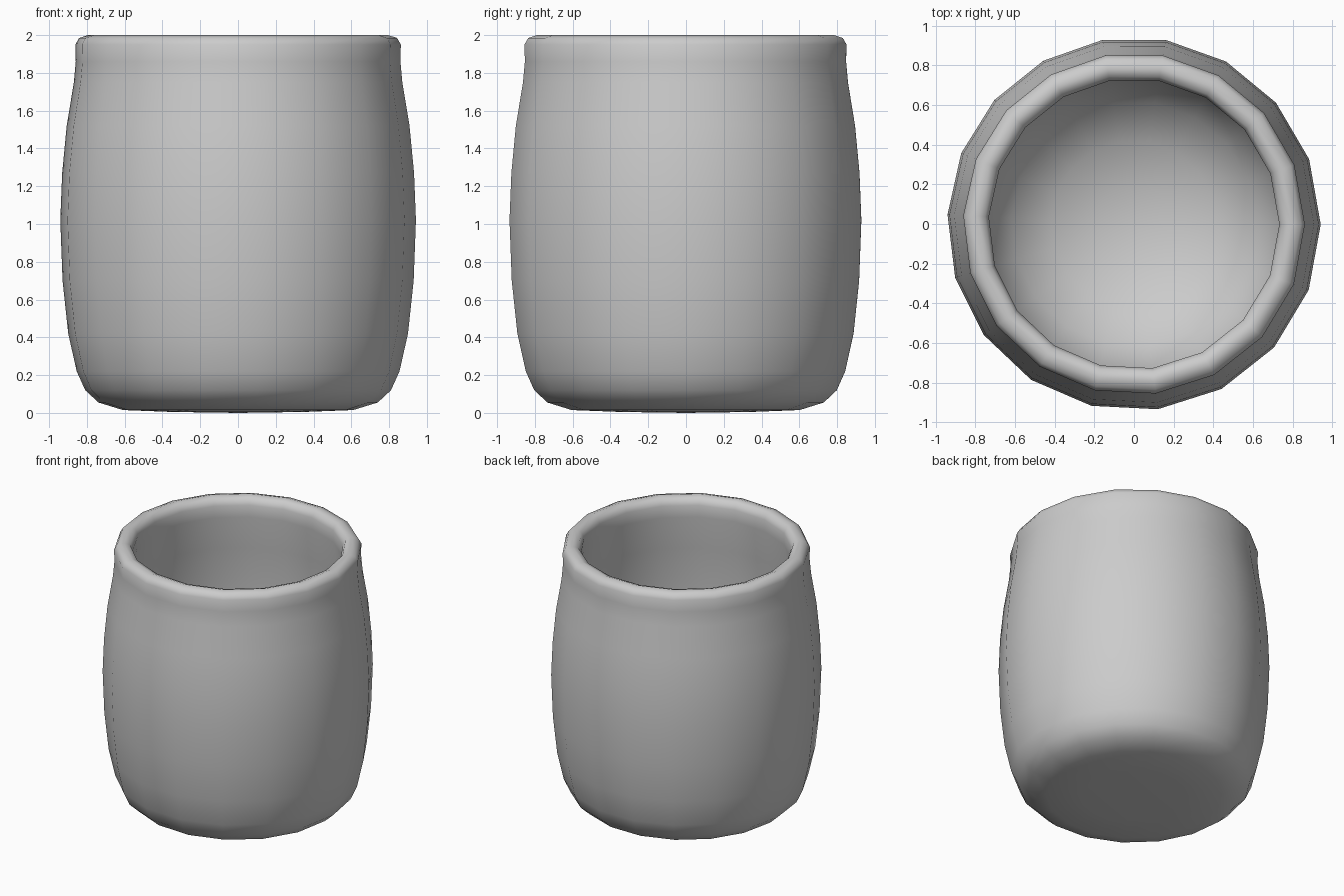
import bpy, bmesh
from math import sin, cos, radians

if "Cube" in bpy.data.objects:
    bpy.data.objects.remove(bpy.data.objects["Cube"])

SIDES = 18

# Cup profile (radius, z): underside, bulging wall, rolled rim, rounded inside
profile = [
    (0.35, 0.005), (0.61, 0.015), (0.74, 0.055), (0.81, 0.12), (0.855, 0.22),
    (0.90, 0.42), (0.93, 0.70), (0.942, 1.02), (0.932, 1.27), (0.908, 1.52),
    (0.87, 1.75), (0.86, 1.86), (0.862, 1.95), (0.842, 1.985), (0.795, 2.0),
    (0.752, 1.985), (0.733, 1.94), (0.735, 1.85), (0.765, 1.60), (0.79, 1.35),
    (0.80, 1.05), (0.79, 0.80), (0.74, 0.55), (0.62, 0.35), (0.42, 0.22),
    (0.20, 0.16),
]


def side_angle(i):
    # Slightly uneven, hand-made spacing of the sides
    a = 360 / SIDES * i - 1.5
    return radians(a + 2.0 * cos(radians(a - 45)))


bm = bmesh.new()
rings = [[bm.verts.new((r * cos(side_angle(i)), r * sin(side_angle(i)), z))
          for i in range(SIDES)] for r, z in profile]
base = bm.verts.new((0, 0, 0))
floor = bm.verts.new((0, 0, 0.14))

# Walls between rings, then fans closing the underside and the inner floor
for lo, hi in zip(rings, rings[1:]):
    for i in range(SIDES):
        j = (i + 1) % SIDES
        bm.faces.new((lo[i], lo[j], hi[j], hi[i]))
for i in range(SIDES):
    j = (i + 1) % SIDES
    bm.faces.new((base, rings[0][j], rings[0][i]))
    bm.faces.new((floor, rings[-1][i], rings[-1][j]))
bmesh.ops.recalc_face_normals(bm, faces=bm.faces[:])
for f in bm.faces:
    f.smooth = True

mesh = bpy.data.meshes.new("cup")
bm.to_mesh(mesh)
bm.free()
cup = bpy.data.objects.new("cup", mesh)
bpy.context.collection.objects.link(cup)
